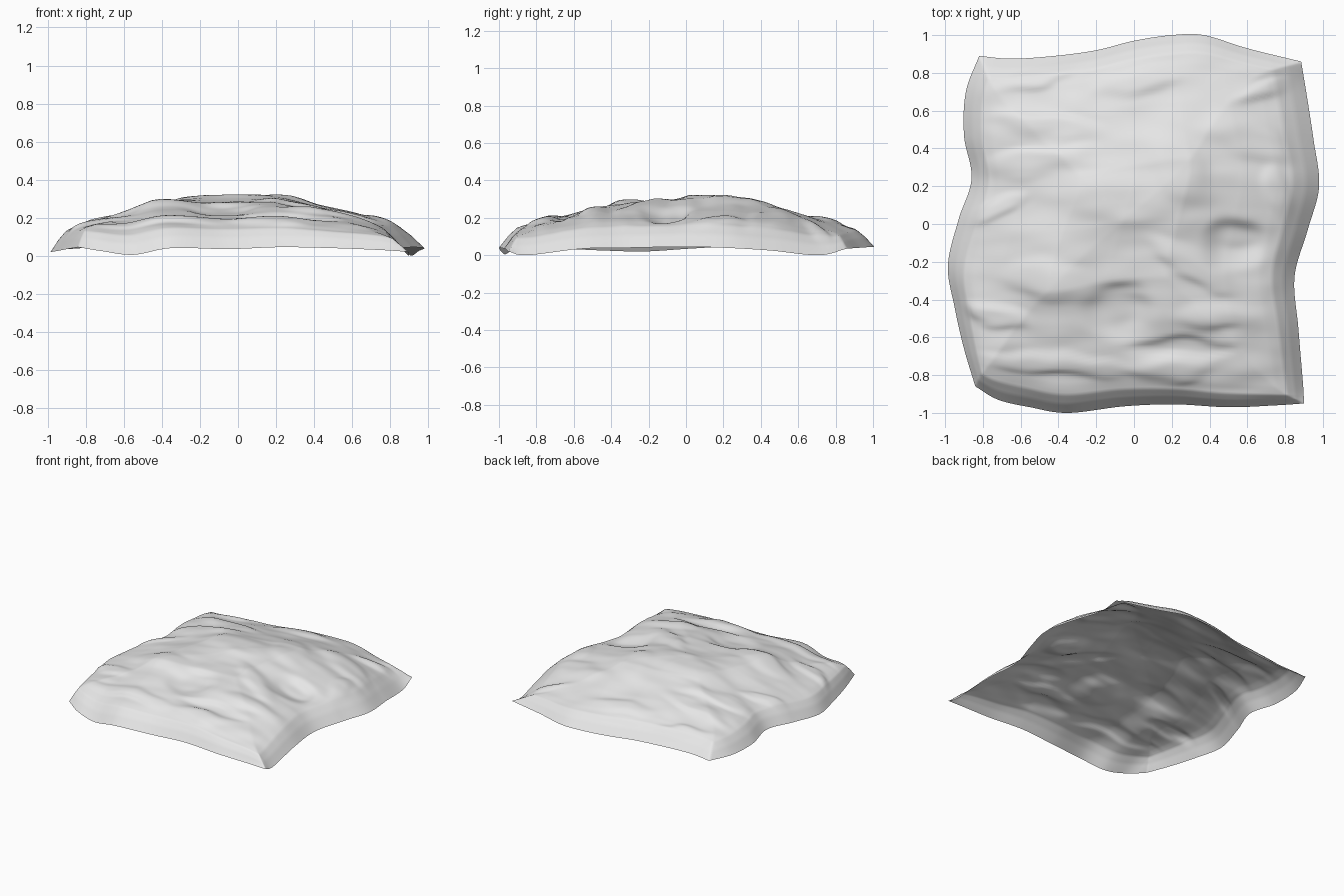
import bpy
import bmesh
import math
from mathutils import Vector, noise

cube = bpy.data.objects.get("Cube")
if cube:
    bpy.data.objects.remove(cube, do_unlink=True)

STEPS = 140

# Rim of the sheet: each side runs from its low x or y end to its high end
FRONT = [(-.84, -.86, .05), (-.72, -.93, .03), (-.55, -.97, .01), (-.35, -1, .045),
         (-.05, -.965, .04), (.22, -.955, .05), (.5, -.97, .045), (.75, -.96, .035), (.9, -.95, .025)]
BACK = [(-.82, .89, .045), (-.65, .875, .05), (-.42, .89, .05), (-.2, .92, .05),
        (0, .97, .05), (.2, 1, .05), (.37, 1, .05), (.6, .93, .045), (.885, .86, .04)]
LEFT = [FRONT[0], (-.9, -.66, .04), (-.95, -.44, .03), (-.985, -.22, .025),
        (-.93, .02, .04), (-.86, .24, .05), (-.9, .47, .04), (-.89, .7, .04), BACK[0]]
RIGHT = [FRONT[-1], (.895, -.85, .005), (.87, -.55, .04), (.85, -.28, .045),
         (.92, -.03, .05), (.98, .2, .045), (.95, .45, .03), (.91, .71, .005), BACK[-1]]

# Rise from the rim towards the middle: distance in, share of full height
RISE = [(0, 0), (.07, .25), (.14, .44), (.22, .54), (.4, .71), (.7, .93), (1, 1)]

# Folds and hollows: centre x and y, radii, turn in degrees, height
FOLDS = [
    (-.45, -.3, .22, .1, -8, .018), (.52, -.1, .14, .12, 0, -.04),
    (-.05, .12, .33, .14, -5, .016), (-.5, .33, .27, .07, 8, .018),
    (-.45, .52, .27, .06, -8, .016), (.25, .28, .12, .2, 30, .016),
    (.64, .44, .22, .11, -20, .018), (0, .75, .2, .06, 10, .016),
    (-.5, .78, .2, .05, 15, .012), (-.08, -.47, .17, .13, 0, -.03),
    (.3, -.22, .25, .07, -28, .02), (-.75, -.48, .16, .06, -15, .018),
    (-.4, -.74, .36, .05, -5, .016), (.25, -.66, .25, .05, 0, -.018),
    (.5, -.5, .22, .07, 0, .016), (.2, -.77, .2, .06, 0, .016),
    (.78, .15, .07, .14, 15, .012), (.7, .7, .16, .04, 15, .014),
    (-.72, .08, .16, .05, 25, .012),
]


def along(points, t):
    """Smooth point on an evenly spaced side."""
    pts = [Vector(p) for p in points]
    f = t * (len(pts) - 1)
    i = min(int(f), len(pts) - 2)
    f -= i
    b, c = pts[i], pts[i + 1]
    a = pts[i - 1] if i > 0 else b * 2 - c
    d = pts[i + 2] if i + 2 < len(pts) else c * 2 - b
    return b + (c - a) * f / 2 + (a - b * 2.5 + c * 2 - d / 2) * f * f \
        + ((b - c) * 3 + d - a) * f ** 3 / 2


def rise(d):
    for (d0, r0), (d1, r1) in zip(RISE, RISE[1:]):
        if d <= d1:
            return r0 + (r1 - r0) * (d - d0) / (d1 - d0)
    return 1


def fold_height(x, y):
    total = 0
    for cx, cy, rx, ry, turn, height in FOLDS:
        c, s = math.cos(math.radians(turn)), math.sin(math.radians(turn))
        px = ((x - cx) * c + (y - cy) * s) / rx
        py = ((y - cy) * c - (x - cx) * s) / ry
        total += height * math.exp(-(px * px + py * py) ** 2)
    return total


rim = {name: [along(side, i / STEPS) for i in range(STEPS + 1)]
       for name, side in (("front", FRONT), ("back", BACK), ("left", LEFT), ("right", RIGHT))}


def surface_point(i, j):
    """Blend the four sides, then raise the dome and its folds."""
    u, v = i / STEPS, j / STEPS
    f, b, l, r = rim["front"], rim["back"], rim["left"], rim["right"]
    p = f[i] * (1 - v) + b[i] * v + l[j] * (1 - u) + r[j] * u
    p -= (f[0] * (1 - u) + f[-1] * u) * (1 - v) + (b[0] * (1 - u) + b[-1] * u) * v
    du, dv = 1 - abs(2 * u - 1), 1 - abs(2 * v - 1)
    ru, rv = rise(du), rise(dv)
    # Fuller shoulder at the front left, softer at the front right
    full = .6 + .2 * (1 - v) * (1 - 2 * u)
    dome = .263 * ((1 - full) * ru * rv + full * min(ru, rv))
    mask = min(1, min(du, dv) / .18) ** 2
    # Wandering wrinkles, mostly running across x
    wave = noise.noise(Vector((p.x * 2.2, p.y * 6, .7)))
    fine = noise.noise(Vector((p.x * 5, p.y * 11, 4.3)))
    lift = fold_height(p.x + wave * .04, p.y + fine * .03) + .008 * wave + .005 * fine
    p.z += dome + mask * lift
    # Lean the folds outward so that they droop
    p.y += mask * lift * max(-1, min(1, p.y * 3)) * .6
    return p


# Draped sheet
bm = bmesh.new()
grid = [[bm.verts.new(surface_point(i, j)) for i in range(STEPS + 1)] for j in range(STEPS + 1)]
for row, above in zip(grid, grid[1:]):
    for i in range(STEPS):
        bm.faces.new((row[i], row[i + 1], above[i + 1], above[i]))
for face in bm.faces:
    face.smooth = True
lowest = min(v.co.z for v in bm.verts)
for vert in bm.verts:
    vert.co.z -= lowest
mesh = bpy.data.meshes.new("terrain_sheet")
bm.to_mesh(mesh)
bm.free()
terrain = bpy.data.objects.new("terrain_sheet", mesh)
bpy.context.collection.objects.link(terrain)

# Plain light grey
grey = bpy.data.materials.new("light_grey")
grey.use_nodes = True
colour = (.8, .8, .8, 1)
grey.diffuse_color = colour
grey.node_tree.nodes["Principled BSDF"].inputs["Base Color"].default_value = colour
mesh.materials.append(grey)
